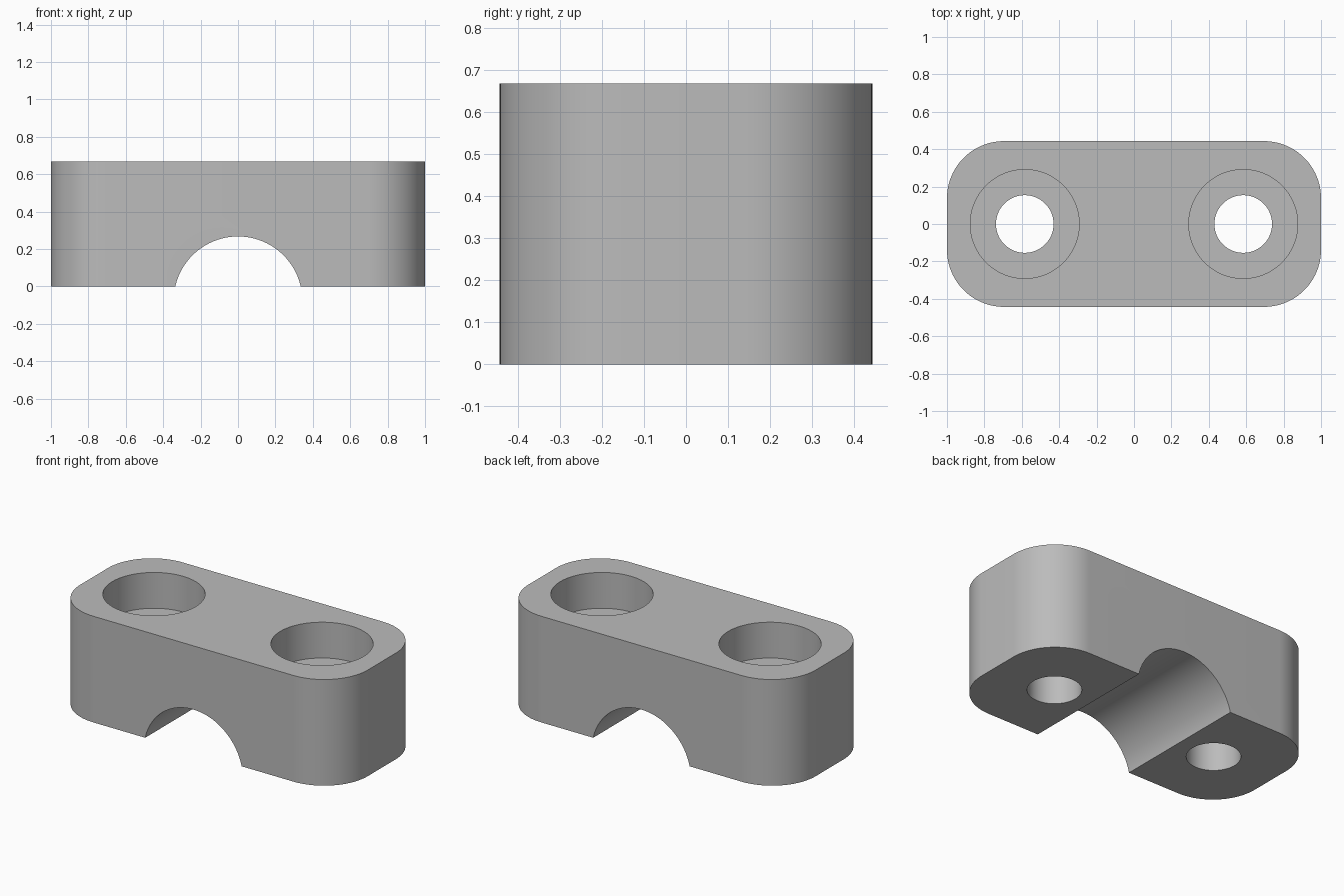
import bpy, bmesh, math
from mathutils import Matrix

if "Cube" in bpy.data.objects:
    bpy.data.objects.remove(bpy.data.objects["Cube"], do_unlink=True)

LENGTH, WIDTH, HEIGHT = 2.0, 0.886, 0.667
CORNER = 0.305
HOLE_X, HOLE_R, BORE_R, BORE_DEPTH = 0.584, 0.154, 0.291, 0.225
ARCH_R, ARCH_Z = 0.344, -0.077

grey = bpy.data.materials.new("plain grey")
grey.use_nodes = True
colour = (0.5, 0.5, 0.5, 1)
grey.diffuse_color = colour
grey.node_tree.nodes["Principled BSDF"].inputs["Base Color"].default_value = colour


def make_object(name, bm):
    mesh = bpy.data.meshes.new(name)
    bm.to_mesh(mesh)
    bm.free()
    mesh.materials.append(grey)
    obj = bpy.data.objects.new(name, mesh)
    bpy.context.collection.objects.link(obj)
    return obj


def cutter(name, radius, depth, matrix):
    bm = bmesh.new()
    bmesh.ops.create_cone(bm, cap_ends=True, segments=96, radius1=radius,
                          radius2=radius, depth=depth, matrix=matrix)
    obj = make_object(name, bm)
    obj.hide_render = True
    return obj


# Block with rounded upright corners
bm = bmesh.new()
bmesh.ops.create_cube(bm, size=1)
bmesh.ops.scale(bm, vec=(LENGTH, WIDTH, HEIGHT), verts=bm.verts)
bmesh.ops.translate(bm, vec=(0, 0, HEIGHT / 2), verts=bm.verts)
upright = [e for e in bm.edges if abs(e.verts[0].co.z - e.verts[1].co.z) > 0.1]
bmesh.ops.bevel(bm, geom=upright, offset=CORNER, offset_type='OFFSET',
                segments=24, profile=0.5, affect='EDGES')
clamp = make_object("clamp_block", bm)

# Pipe channel along the underside, then a counterbored bolt hole on each side
cutters = [cutter("channel_cutter", ARCH_R, 2,
                  Matrix.Translation((0, 0, ARCH_Z)) @ Matrix.Rotation(math.pi / 2, 4, 'X'))]
for side, x in (("left", HOLE_X), ("right", -HOLE_X)):
    cutters.append(cutter(side + "_hole_cutter", HOLE_R, 3, Matrix.Translation((x, 0, 0))))
    cutters.append(cutter(side + "_bore_cutter", BORE_R, 2 * BORE_DEPTH,
                          Matrix.Translation((x, 0, HEIGHT))))

for tool in cutters:
    mod = clamp.modifiers.new(tool.name, 'BOOLEAN')
    mod.operation = 'DIFFERENCE'
    mod.solver = 'EXACT'
    mod.object = tool

bpy.ops.object.select_all(action='DESELECT')
clamp.select_set(True)
bpy.context.view_layer.objects.active = clamp
for mod in list(clamp.modifiers):
    bpy.ops.object.modifier_apply(modifier=mod.name)
for tool in cutters:
    bpy.data.objects.remove(tool, do_unlink=True)

bpy.ops.object.shade_smooth_by_angle(angle=math.radians(30))
